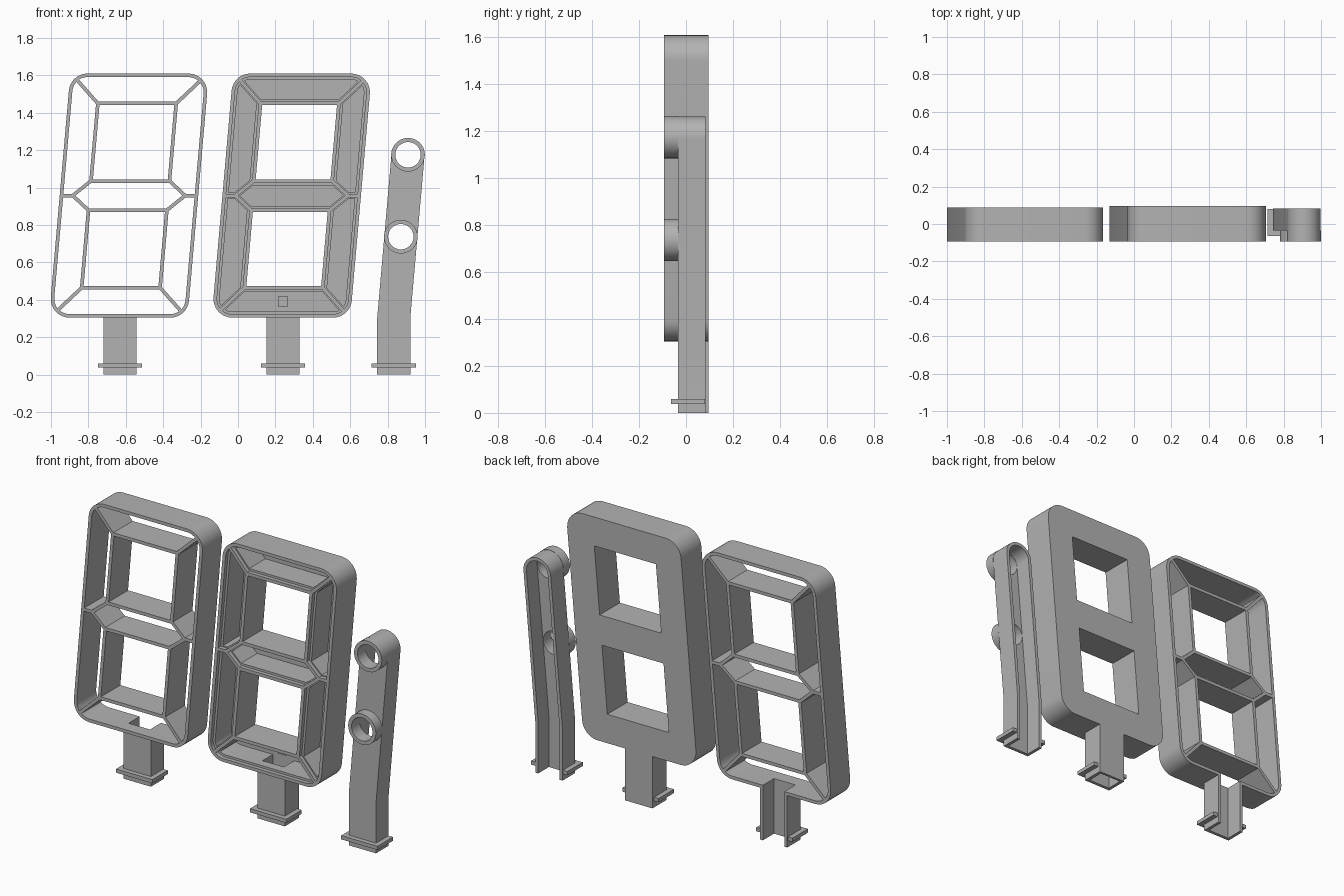
import bpy, bmesh
from math import sin, cos, pi, radians, tan
from mathutils import Vector

if "Cube" in bpy.data.objects:
    bpy.data.objects.remove(bpy.data.objects["Cube"])

SLANT = radians(5)
K = tan(SLANT)
WALL = 0.019
MID_Z = 0.957
FRONT = -0.093

grey = bpy.data.materials.new("plain_grey")
grey.use_nodes = True
grey.diffuse_color = (0.45, 0.45, 0.45, 1)
grey.node_tree.nodes["Principled BSDF"].inputs["Base Color"].default_value = (0.45, 0.45, 0.45, 1)


def solid(name, shapes, lo, hi, axis="y"):
    """Extrude flat shapes (each an outline plus holes) along y or z."""
    bm = bmesh.new()
    for loops in shapes:
        edges = []
        for loop in loops:
            vs = [bm.verts.new((a, lo, b) if axis == "y" else (a, b, lo)) for a, b in loop]
            edges += [bm.edges.new((vs[i - 1], vs[i])) for i in range(len(vs))]
        fill = bmesh.ops.triangle_fill(bm, edges=edges, use_beauty=True)["geom"]
        faces = [f for f in fill if isinstance(f, bmesh.types.BMFace)]
        top = bmesh.ops.extrude_face_region(bm, geom=faces, use_keep_orig=True)["geom"]
        move = Vector((0, hi - lo, 0)) if axis == "y" else Vector((0, 0, hi - lo))
        bmesh.ops.translate(bm, verts=[v for v in top if isinstance(v, bmesh.types.BMVert)], vec=move)
    bmesh.ops.recalc_face_normals(bm, faces=bm.faces)
    mesh = bpy.data.meshes.new(name)
    bm.to_mesh(mesh)
    bm.free()
    mesh.materials.append(grey)
    ob = bpy.data.objects.new(name, mesh)
    bpy.context.collection.objects.link(ob)
    return ob


def rect(x0, x1, y0, y1):
    return [(x0, y0), (x1, y0), (x1, y1), (x0, y1)]


def circle(x, z, r, n=40):
    return [(x + r * cos(2 * pi * i / n), z + r * sin(2 * pi * i / n)) for i in range(n)]


def slanted(cx, cz, w, h, r=0, n=8):
    """Leaning rectangle of half size w, h with corners rounded by r."""
    def lean(x, z):
        return cx + x + K * (cz + z - MID_Z), cz + z
    if r == 0:
        return [lean(x, z) for x, z in ((w, h), (-w, h), (-w, -h), (w, -h))]
    pts = []
    for q, (sx, sz) in enumerate(((1, 1), (-1, 1), (-1, -1), (1, -1))):
        x, z = lean(sx * (w - r), sz * (h - r))
        # true arc spanning the leaning corner
        a0 = q * pi / 2 - (SLANT if q % 2 == 0 else 0)
        a1 = (q + 1) * pi / 2 - (SLANT if q % 2 == 1 else 0)
        pts += [(x + r * cos(a0 + (a1 - a0) * i / n), z + r * sin(a0 + (a1 - a0) * i / n))
                for i in range(n + 1)]
    return pts


def beam(p, q, t):
    p, q = Vector(p), Vector(q)
    d = (q - p).normalized() * t / 2
    s = Vector((-d.y, d.x))
    return [tuple(v) for v in (p + s, p - s, q - s, q + s)]


def cut(ob, x0, x1, y0, y1, z0, z1):
    cutter = solid("cutter", [[rect(x0, x1, y0, y1)]], z0, z1, "z")
    cutter.hide_render = True
    mod = ob.modifiers.new("opening", "BOOLEAN")
    mod.object = cutter
    mod.operation = "DIFFERENCE"
    mod.solver = "EXACT"
    bpy.context.view_layer.objects.active = ob
    bpy.ops.object.modifier_apply(modifier=mod.name)
    bpy.data.objects.remove(cutter)


def channel(cx, w, y0, y1):
    """U-shaped plan, open to the back."""
    i = w - WALL
    return [(cx - w, y0), (cx + w, y0), (cx + w, y1), (cx + i, y1),
            (cx + i, -0.016), (cx - i, -0.016), (cx - i, y1), (cx - w, y1)]


W, H, R = 0.37, 0.6525, 0.1
WIN_W, WIN_H, WIN_Z = 0.2, 0.198, 0.285
POST_W = 0.0885


def outer(cx, inset):
    return slanted(cx, MID_Z, W - inset, H - inset, R - inset)


def window(cx, side, grow):
    return slanted(cx, MID_Z + side * WIN_Z, WIN_W + grow, WIN_H + grow)


def dividers(cx, t):
    """Walls between neighbouring segments."""
    def at(x, z):
        return cx + x + K * z, MID_Z + z
    out = []
    for sx in (1, -1):
        out.append([beam(at(sx * 0.3, 0), at(sx * (W - 0.008), 0), t)])
        for sz in (1, -1):
            out.append([beam(at(sx * 0.21, sz * 0.493), at(sx * 0.332, sz * 0.618), t)])
            out.append([beam(at(sx * 0.21, sz * 0.078), at(sx * 0.304, sz * -0.003), t)])
    return out


def shell(prefix, cx, back, front, t):
    """Outer wall, window walls and dividers of one digit."""
    wall = solid(prefix + "_outer_wall", [[outer(cx, 0), outer(cx, t)]], front, back)
    for side, word in ((1, "upper"), (-1, "lower")):
        solid(f"{prefix}_{word}_window_wall", [[window(cx, side, t), window(cx, side, 0)]], front, back)
    solid(prefix + "_dividers", dividers(cx, t), front, back)
    post_x = cx - 0.047
    cut(wall, post_x - POST_W + WALL, post_x + POST_W - WALL, -0.016, back + 0.01, 0.25, 0.36)


def flange(name, cx):
    w, i = 0.118, POST_W - 0.004
    u = [(cx - w, -0.063), (cx + w, -0.063), (cx + w, 0.08), (cx + i, 0.08),
         (cx + i, -0.03), (cx - i, -0.03), (cx - i, 0.08), (cx - w, 0.08)]
    solid(name, [[u]], 0.038, 0.06, "z")


# Open digit frame with a channel post
A = -0.583
shell("open_digit", A, 0.087, FRONT, WALL)
solid("open_digit_post", [[channel(A - 0.047, POST_W, -0.035, 0.087)]], 0, 0.32, "z")
flange("open_digit_flange", A - 0.047)

# Closed digit housing with a stepped rim and a back plate
B = 0.287
shell("closed_digit", B, 0.08, FRONT, WALL)
shell("closed_digit_ledge", B, 0.08, -0.07, WALL + 0.013)
solid("closed_digit_back_plate", [[outer(B, 0), window(B, 1, 0), window(B, -1, 0)]], 0.08, 0.095)
px = B - 0.047
solid("closed_digit_post", [[rect(px - POST_W, px + POST_W, -0.035, 0.095),
                             rect(px - POST_W + WALL, px + POST_W - WALL, -0.016, 0.08)]], 0, 0.32, "z")
solid("closed_digit_boss", [[rect(px - 0.027, px + 0.027, 0.363, 0.418)]], 0.06, 0.082)
flange("closed_digit_flange", px)

# Separate stand with two lamp rings
TOP_X, TOP_Z, BEND = 0.909, 1.175, 0.3
FOOT_X = TOP_X - K * (TOP_Z - BEND)


def stand_outline(w, n=24):
    arc = [pi - SLANT - pi * i / n for i in range(n + 1)]
    return ([(FOOT_X - w, 0), (FOOT_X - w, BEND)]
            + [(TOP_X + w * cos(a), TOP_Z + w * sin(a)) for a in arc]
            + [(FOOT_X + w, BEND), (FOOT_X + w, 0)])


rings = [(TOP_X, TOP_Z), (TOP_X - K * 0.438, TOP_Z - 0.438)]
solid("stand_front", [[stand_outline(POST_W)] + [circle(x, z, 0.068) for x, z in rings]], -0.035, -0.016)
solid("stand_side_wall", [[stand_outline(POST_W) + stand_outline(POST_W - WALL)[::-1]]], -0.016, 0.083)
solid("stand_lamp_rings", [[circle(x, z, 0.09), circle(x, z, 0.068)] for x, z in rings], FRONT, -0.034)
flange("stand_flange", FOOT_X)

# Smooth the rounded walls, keep the corners sharp
for ob in bpy.context.collection.objects:
    if ob.type == "MESH" and ob.data.materials and ob.data.materials[0] == grey:
        bpy.ops.object.select_all(action="DESELECT")
        ob.select_set(True)
        bpy.context.view_layer.objects.active = ob
        bpy.ops.object.shade_smooth_by_angle(angle=radians(30))
